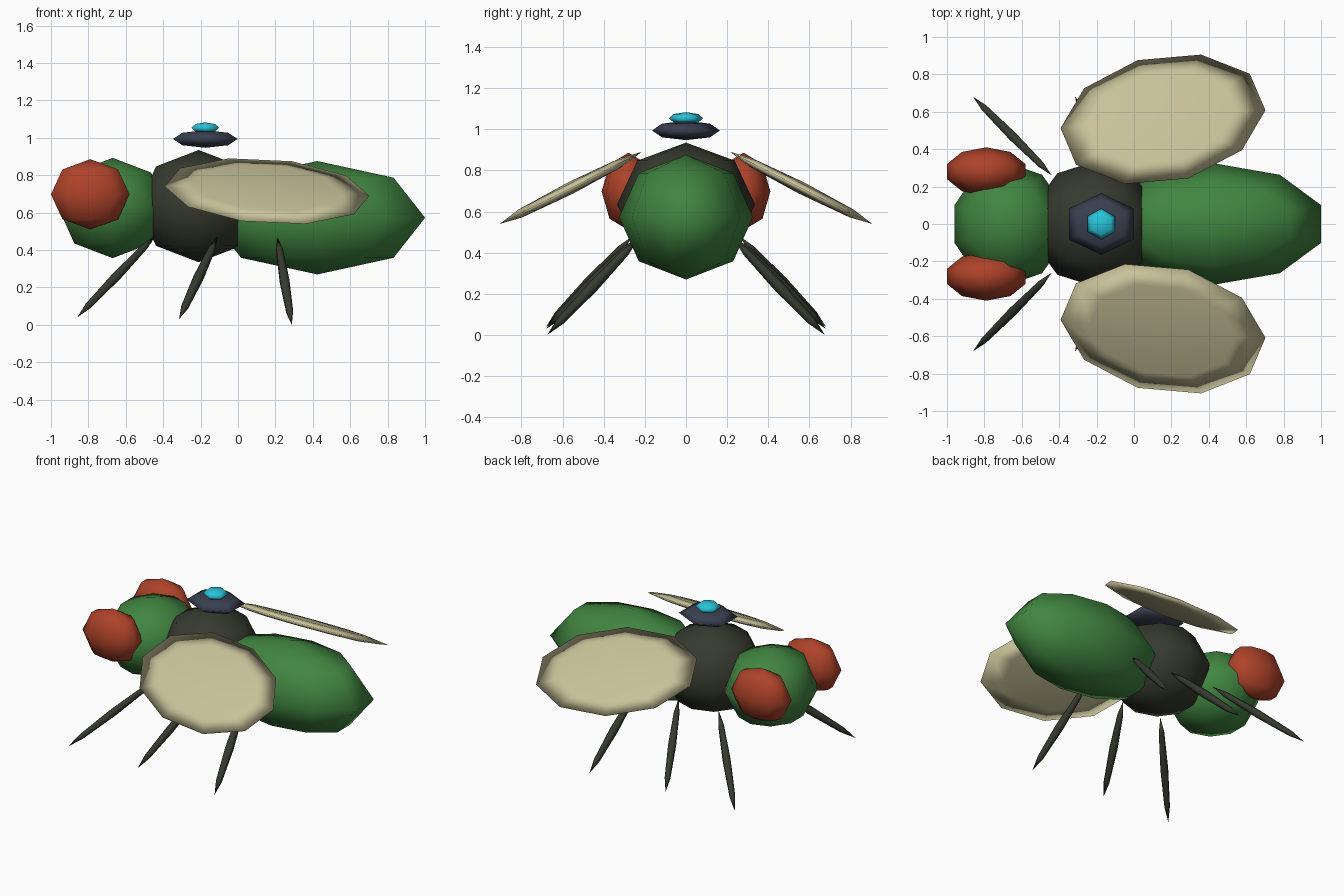
import bpy, bmesh
from mathutils import Matrix, Vector

if "Cube" in bpy.data.objects:
    bpy.data.objects.remove(bpy.data.objects["Cube"])


def material(name, rgb):
    m = bpy.data.materials.new(name)
    m.diffuse_color = (*rgb, 1.0)
    m.use_nodes = True
    m.node_tree.nodes["Principled BSDF"].inputs["Base Color"].default_value = m.diffuse_color
    return m


GREEN = material("leaf_green", (0.052, 0.235, 0.052))
DARK = material("dark_olive", (0.037, 0.042, 0.027))
RED = material("brick_red", (0.42, 0.055, 0.022))
CREAM = material("wing_cream", (0.58, 0.54, 0.32))
NAVY = material("slate_navy", (0.042, 0.05, 0.08))
CYAN = material("bright_cyan", (0.018, 0.56, 0.70))


def ellipsoid(name, mat, centre, x, y, z, segments=10, mirrored=False):
    """Low-poly sphere stretched along three axis vectors, optionally paired across y = 0."""
    m = Matrix((x, y, z)).transposed().to_4x4()
    m.translation = Vector(centre)
    bm = bmesh.new()
    bmesh.ops.create_uvsphere(bm, u_segments=segments, v_segments=4, radius=1.0)
    bm.transform(m)
    bmesh.ops.recalc_face_normals(bm, faces=bm.faces)
    for f in bm.faces:
        f.smooth = True
    me = bpy.data.meshes.new(name)
    bm.to_mesh(me)
    bm.free()
    me.materials.append(mat)
    ob = bpy.data.objects.new(name, me)
    bpy.context.collection.objects.link(ob)
    if mirrored:
        mod = ob.modifiers.new("pair", 'MIRROR')
        mod.use_axis = (False, True, False)
        mod.use_mirror_merge = False
    return ob


def upright(name, mat, centre, size, **kw):
    sx, sy, sz = size
    return ellipsoid(name, mat, centre, (sx, 0, 0), (0, sy, 0), (0, 0, sz), **kw)


# Body segments
upright("head", GREEN, (-0.67, 0, 0.625), (0.305, 0.325, 0.268))
upright("thorax", DARK, (-0.21, 0, 0.635), (0.34, 0.335, 0.30))
upright("abdomen", GREEN, (0.424, 0, 0.573), (0.606, 0.325, 0.303))

# Bulging eyes
upright("eyes", RED, (-0.79, 0.28, 0.698), (0.221, 0.13, 0.188), mirrored=True)

# Drooping wings
wing_x = Vector((0.532, 0.153, -0.078))
wing_y = Vector((-0.135, 0.316, -0.16))
wing_z = wing_x.cross(wing_y).normalized() * 0.03
ellipsoid("wings", CREAM, (0.155, 0.56, 0.715), wing_x, wing_y, wing_z, mirrored=True)

# Spindle legs from hip to foot
legs = {
    "front_legs": ((-0.44, 0.26, 0.48), (-0.86, 0.68, 0.04)),
    "middle_legs": ((-0.11, 0.24, 0.47), (-0.315, 0.68, 0.03)),
    "rear_legs": ((0.21, 0.23, 0.47), (0.288, 0.675, 0.0)),
}
for name, (hip, foot) in legs.items():
    hip, foot = Vector(hip), Vector(foot)
    axis = (foot - hip) / 2
    rot = axis.to_track_quat('Z', 'Y')
    ellipsoid(name, DARK, (hip + foot) / 2, rot @ Vector((0.028, 0, 0)),
              rot @ Vector((0, 0.028, 0)), axis, segments=6, mirrored=True)

# Hovering disc with a glowing cap
upright("disc", NAVY, (-0.175, 0, 0.994), (0.2, 0.165, 0.047), segments=6)
upright("disc_cap", CYAN, (-0.175, 0, 1.053), (0.085, 0.083, 0.03), segments=6)
